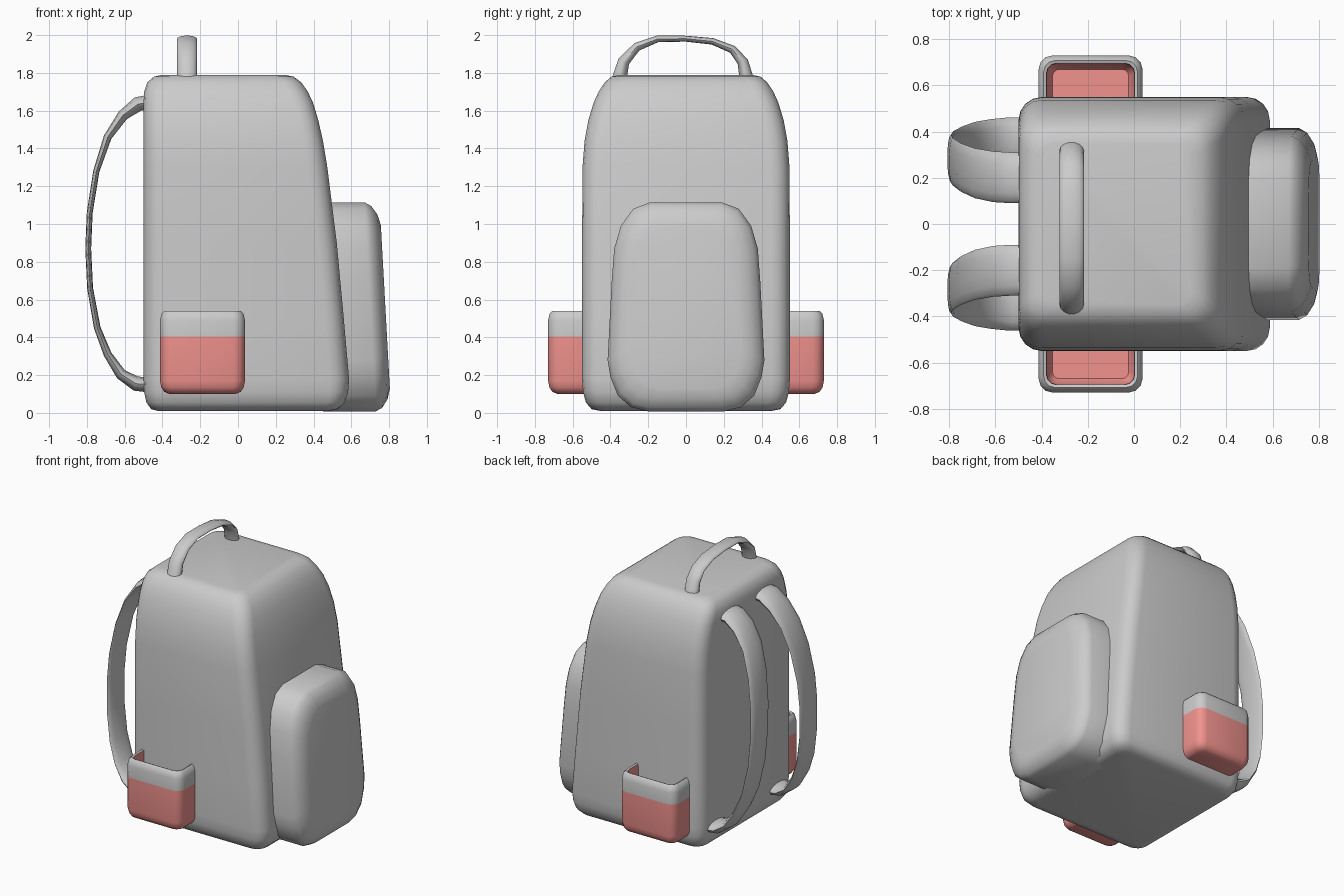
import bpy, bmesh, math
from mathutils import Vector

if "Cube" in bpy.data.objects:
    bpy.data.objects.remove(bpy.data.objects["Cube"])


def loft(name, rings, materials=(), red_spans=None):
    """Skin a list of equal-length closed rings and cap both ends."""
    bm = bmesh.new()
    loops = [[bm.verts.new(p) for p in ring] for ring in rings]
    n = len(loops[0])
    for k, (a, b) in enumerate(zip(loops, loops[1:])):
        for i in range(n):
            f = bm.faces.new((a[i], a[(i + 1) % n], b[(i + 1) % n], b[i]))
            if red_spans is not None and k not in red_spans:
                f.material_index = 1
    bm.faces.new(loops[0][::-1])
    bm.faces.new(loops[-1])
    bmesh.ops.recalc_face_normals(bm, faces=bm.faces[:])
    mesh = bpy.data.meshes.new(name)
    bm.to_mesh(mesh)
    bm.free()
    for m in materials:
        mesh.materials.append(m)
    ob = bpy.data.objects.new(name, mesh)
    bpy.context.collection.objects.link(ob)
    bpy.ops.object.select_all(action='DESELECT')
    ob.select_set(True)
    bpy.context.view_layer.objects.active = ob
    bpy.ops.object.shade_smooth_by_angle(angle=math.radians(40))
    return ob


def rounded_rect(x0, x1, y0, y1, z, r, seg=4):
    pts = []
    corners = ((x1 - r, y1 - r), (x0 + r, y1 - r), (x0 + r, y0 + r), (x1 - r, y0 + r))
    for q, (cx, cy) in enumerate(corners):
        for i in range(seg + 1):
            a = math.pi / 2 * (q + i / seg)
            pts.append(Vector((cx + r * math.cos(a), cy + r * math.sin(a), z)))
    return pts


def sweep(name, path, side, sizes, sides=14):
    """Sweep a flat oval along a path; sizes are (half width, half thickness)."""
    rings = []
    for i, p in enumerate(path):
        t = path[min(i + 1, len(path) - 1)] - path[max(i - 1, 0)]
        t -= side * t.dot(side)
        nrm = t.normalized().cross(side)
        w, h = sizes[i]
        rings.append([p + side * w * math.cos(2 * math.pi * k / sides)
                      + nrm * h * math.sin(2 * math.pi * k / sides) for k in range(sides)])
    return loft(name, rings)


# main bag: z, back x, front x, half width, corner radius
body = [
    (0.01, -0.42, 0.48, 0.45, 0.06), (0.02, -0.46, 0.53, 0.50, 0.08),
    (0.055, -0.485, 0.565, 0.53, 0.09), (0.11, -0.497, 0.583, 0.545, 0.10),
    (0.18, -0.50, 0.588, 0.55, 0.10), (0.50, -0.50, 0.56, 0.55, 0.10),
    (0.90, -0.50, 0.523, 0.55, 0.10), (1.30, -0.50, 0.473, 0.548, 0.10),
    (1.44, -0.50, 0.45, 0.537, 0.10), (1.55, -0.50, 0.425, 0.517, 0.10),
    (1.64, -0.50, 0.398, 0.49, 0.10), (1.70, -0.497, 0.37, 0.463, 0.10),
    (1.75, -0.48, 0.335, 0.43, 0.09), (1.78, -0.445, 0.295, 0.395, 0.08),
    (1.79, -0.40, 0.245, 0.35, 0.06)]
loft("bag_body", [rounded_rect(x0, x1, -w, w, z, r) for z, x0, x1, w, r in body])

# front pocket: half outline (y, z), layered outwards along x with a slight lean
half = [(0.19, 1.115), (0.28, 1.08), (0.345, 0.99), (0.38, 0.87), (0.393, 0.70),
        (0.415, 0.28), (0.40, 0.19), (0.36, 0.09), (0.29, 0.03), (0.20, 0.008)]
outline = half + [(-y, z) for y, z in reversed(half)]
layers = [(0.44, 0.0), (0.72, 0.0), (0.755, 0.02), (0.785, 0.065), (0.80, 0.12)]
rings = []
for x, inset in layers:
    ring = []
    for y, z in outline:
        yy = y * (1 - inset / 0.41)
        zz = 0.56 + (z - 0.56) * (1 - inset / 0.55)
        ring.append(Vector((x - 0.055 * (zz - 0.2), yy, zz)))
    rings.append(ring)
loft("front_pocket", rings)

# open side pockets: red cloth and lining with a grey band at the rim
red = bpy.data.materials.new("red_cloth")
red.diffuse_color = (0.88, 0.29, 0.27, 1)
red.use_nodes = True
red.node_tree.nodes["Principled BSDF"].inputs["Base Color"].default_value = red.diffuse_color
grey = bpy.data.materials.new("grey_band")
grey.diffuse_color = (0.8, 0.8, 0.8, 1)
grey.use_nodes = True
grey.node_tree.nodes["Principled BSDF"].inputs["Base Color"].default_value = grey.diffuse_color
shell = [(0.10, 0.05), (0.112, 0.022), (0.135, 0.007), (0.17, 0.0), (0.405, 0.0),
         (0.49, 0.0), (0.525, 0.008), (0.54, 0.022), (0.535, 0.034), (0.50, 0.036),
         (0.17, 0.036), (0.13, 0.06)]
for s, label in ((-1, "right"), (1, "left")):
    rings = []
    for z, d in shell:
        ring = rounded_rect(-0.413 + d, 0.037 - d, 0.40 + d, 0.73 - d, z, 0.06 - d * 0.5, 3)
        rings.append([Vector((p.x, p.y * s, p.z)) for p in ring])
    loft("side_pocket_" + label, rings, (red, grey), {0, 1, 2, 3, 8, 9, 10})

# shoulder straps: x, y, z, half width, half thickness
strap = [
    (-0.46, 0.20, 1.645, 0.11, 0.042), (-0.53, 0.20, 1.635, 0.11, 0.040),
    (-0.61, 0.205, 1.575, 0.11, 0.030), (-0.69, 0.22, 1.46, 0.108, 0.022),
    (-0.75, 0.245, 1.28, 0.105, 0.017), (-0.785, 0.27, 1.06, 0.103, 0.016),
    (-0.793, 0.285, 0.87, 0.102, 0.016), (-0.783, 0.30, 0.66, 0.102, 0.016),
    (-0.745, 0.32, 0.45, 0.102, 0.018), (-0.69, 0.34, 0.31, 0.102, 0.022),
    (-0.62, 0.352, 0.205, 0.102, 0.030), (-0.54, 0.36, 0.155, 0.102, 0.040),
    (-0.46, 0.36, 0.148, 0.10, 0.042)]
for s, label in ((-1, "right"), (1, "left")):
    sweep("shoulder_strap_" + label, [Vector((x, y * s, z)) for x, y, z, _, _ in strap],
          Vector((0, 1, 0)), [(w, h) for *_, w, h in strap])

# carry handle across the top: y, z, half thickness
handle = [
    (-0.357, 1.75, 0.042), (-0.33, 1.86, 0.032), (-0.26, 1.938, 0.024),
    (-0.15, 1.98, 0.018), (0.0, 1.981, 0.016), (0.14, 1.967, 0.018),
    (0.245, 1.925, 0.022), (0.30, 1.86, 0.030), (0.325, 1.75, 0.040)]
sweep("carry_handle", [Vector((-0.27, y, z)) for y, z, _ in handle],
      Vector((1, 0, 0)), [(0.053, h) for *_, h in handle])
